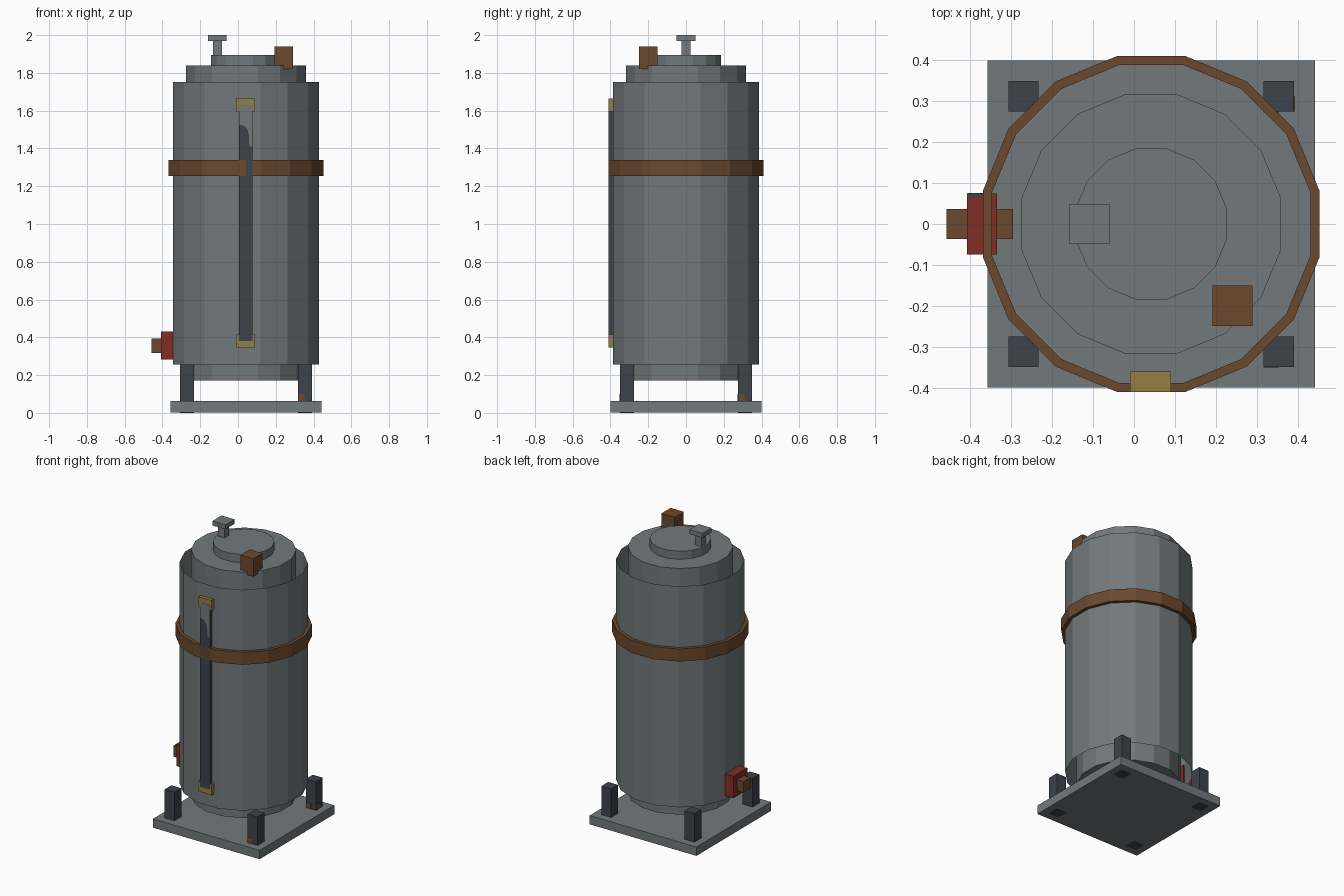
import bpy, bmesh, math
from mathutils import Matrix, Vector

cube = bpy.data.objects.get("Cube")
if cube:
    bpy.data.objects.remove(cube, do_unlink=True)

AXIS = 0.042   # x of the tank axis
SIDES = 16


def material(name, r, g, b):
    m = bpy.data.materials.new(name)
    m.use_nodes = True
    m.diffuse_color = (r, g, b, 1)
    m.node_tree.nodes["Principled BSDF"].inputs["Base Color"].default_value = (r, g, b, 1)
    return m


STEEL = material("steel grey", 0.17, 0.19, 0.198)
DARK = material("dark iron", 0.048, 0.054, 0.069)
RUST = material("rust brown", 0.147, 0.065, 0.027)
RED = material("valve red", 0.223, 0.026, 0.019)
BRASS = material("brass", 0.305, 0.209, 0.056)


def finish(name, bm, mat):
    bmesh.ops.recalc_face_normals(bm, faces=bm.faces)
    mesh = bpy.data.meshes.new(name)
    bm.to_mesh(mesh)
    bm.free()
    mesh.materials.append(mat)
    ob = bpy.data.objects.new(name, mesh)
    bpy.context.scene.collection.objects.link(ob)
    return ob


def box(name, mat, x, y, z):
    """Box from (low, high) pairs."""
    low, high = (Vector(p) for p in zip(x, y, z))
    bm = bmesh.new()
    place = Matrix.Translation((low + high) / 2) @ Matrix.Diagonal((*(high - low), 1))
    bmesh.ops.create_cube(bm, size=1, matrix=place)
    return finish(name, bm, mat)


def drum(name, mat, apothem, z0, z1, capped=True):
    """Sixteen-sided prism with a flat side towards each axis."""
    r = apothem / math.cos(math.pi / SIDES)
    place = Matrix.Translation((AXIS, 0, (z0 + z1) / 2)) @ Matrix.Rotation(math.pi / SIDES, 4, 'Z')
    bm = bmesh.new()
    bmesh.ops.create_cone(bm, cap_ends=capped, segments=SIDES, radius1=r, radius2=r,
                          depth=z1 - z0, matrix=place)
    return finish(name, bm, mat)


# Base plate and legs
box("base_plate", STEEL, (AXIS - 0.4, AXIS + 0.4), (-0.4, 0.4), (0.002, 0.062))
for sx, side in ((-1, "right"), (1, "left")):
    for sy, end in ((-1, "front"), (1, "back")):
        x, y = AXIS + sx * 0.312, sy * 0.312
        box(f"{end}_{side}_leg", DARK, (x - 0.037, x + 0.037), (y - 0.037, y + 0.037), (0, 0.255))
        if sx > 0:
            box(f"{end}_leg_rust", RUST, (x - 0.037, x), (y - 0.039, y - 0.036), (0.062, 0.1))
box("side_leg_rust", RUST, (0.388, 0.393), (0.275, 0.312), (0.062, 0.1))

# Tank: inner vessel, open outer jacket, stepped lid
drum("inner_vessel", STEEL, 0.317, 0.172, 1.84)
drum("outer_jacket", STEEL, 0.387, 0.255, 1.752, capped=False)
drum("lid_cap", STEEL, 0.185, 1.83, 1.895)

# Strap around the jacket
strap = drum("strap", RUST, 0.411, 1.255, 1.34, capped=False)
solid = strap.modifiers.new("thickness", 'SOLIDIFY')
solid.thickness = 0.022
solid.offset = -1
solid.use_even_offset = True

# Sight gauge with brackets; the empty upper part is a thin plate
box("gauge_tube", DARK, (0.004, 0.076), (-0.411, -0.38), (0.38, 1.63))
for z, end in ((0.38, "lower"), (1.63, "upper")):
    box(f"{end}_gauge_bracket", BRASS, (-0.01, 0.09), (-0.41, -0.36), (z - 0.035, z + 0.035))
bm = bmesh.new()
outline = [(0.004, 1.63), (0.004, 1.525), (0.03, 1.522), (0.05, 1.5), (0.058, 1.47),
           (0.06, 1.41), (0.076, 1.41), (0.076, 1.63)]
bm.faces.new([bm.verts.new((x, -0.413, z)) for x, z in outline])
finish("gauge_empty_part", bm, STEEL)

# Drain valve on the right side
box("valve_flange", RED, (-0.408, -0.335), (-0.074, 0.074), (0.282, 0.43))
box("valve_pipe", RUST, (-0.458, -0.296), (-0.037, 0.037), (0.318, 0.393))
box("flange_edge_mark", DARK, (-0.407, -0.366), (0.065, 0.076), (0.425, 0.432))

# Lid fittings
box("knob_stem", STEEL, (-0.133, -0.085), (-0.024, 0.024), (1.83, 1.975))
box("knob_top", STEEL, (-0.158, -0.06), (-0.049, 0.049), (1.97, 2.0))
box("vent_block", RUST, (0.192, 0.29), (-0.249, -0.15), (1.82, 1.94))
